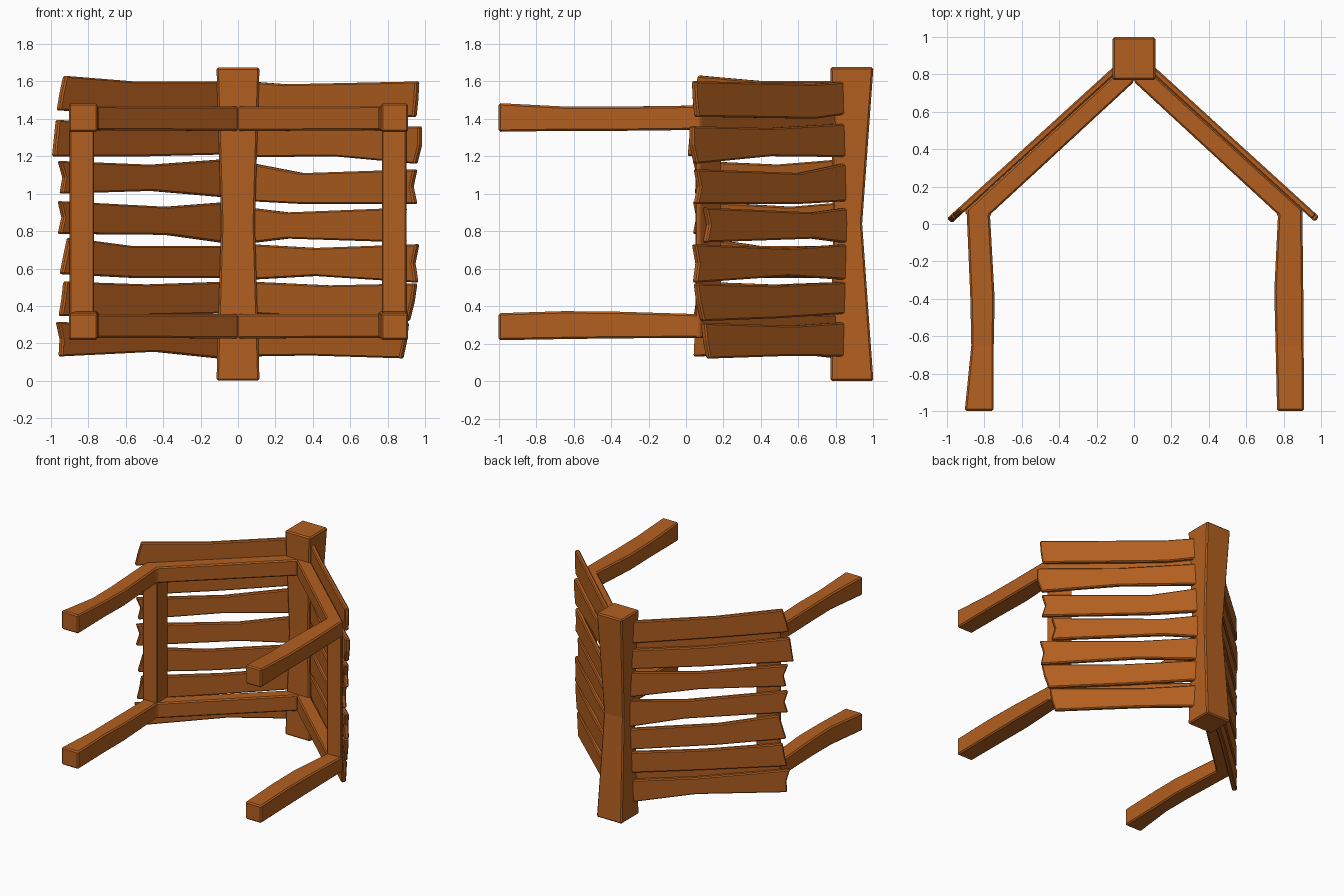
import bpy, bmesh

wood = bpy.data.materials.new("orange_wood")
wood.diffuse_color = (0.45, 0.115, 0.014, 1)


def finish(name, bm, bevel=0.01):
    bmesh.ops.recalc_face_normals(bm, faces=bm.faces)
    me = bpy.data.meshes.new(name)
    bm.to_mesh(me)
    bm.free()
    me.materials.append(wood)
    ob = bpy.data.objects.new(name, me)
    bpy.context.collection.objects.link(ob)
    mod = ob.modifiers.new("worn_edges", "BEVEL")
    mod.width = bevel
    mod.segments = 1
    mod.limit_method = "ANGLE"
    mod.angle_limit = 0.6
    return ob


def loft(name, sections, bevel=0.01):
    """Skin a row of matching closed loops and cap both ends."""
    bm = bmesh.new()
    rows = [[bm.verts.new(p) for p in s] for s in sections]
    n = len(rows[0])
    for a, b in zip(rows, rows[1:]):
        for i in range(n):
            j = (i + 1) % n
            bm.faces.new((a[i], a[j], b[j], b[i]))
    bm.faces.new(rows[0])
    bm.faces.new(rows[-1])
    return finish(name, bm, bevel)


# ridge post, narrower at the waist
def post_ring(hx, y0, y1, z):
    return [(-hx, y0, z), (hx, y0, z), (hx, y1, z), (-hx, y1, z)]


loft("ridge_post", [post_ring(0.115, 0.77, 1.0, 0.0),
                    post_ring(0.09, 0.785, 0.94, 0.84),
                    post_ring(0.115, 0.77, 1.0, 1.675)])

# bent frames: leg with a slight wobble, then a rafter up to the ridge
# plan stations: inner x, inner y, outer x, outer y
plans = {-1: [(0.75, -1, 0.905, -1), (0.75, -0.65, 0.87, -0.65),
              (0.745, -0.4, 0.875, -0.4), (0.77, 0.05, 0.895, 0.075),
              (0, 0.76, 0, 0.893)],
         1: [(0.765, -1, 0.91, -1), (0.757, -0.65, 0.907, -0.65),
             (0.75, -0.36, 0.905, -0.36), (0.77, 0.05, 0.9, 0.075),
             (0, 0.76, 0, 0.893)]}
heights = {"upper": [(1.33, 1.483), (1.335, 1.465), (1.335, 1.464), (1.34, 1.47), (1.335, 1.467)],
           "lower": [(0.218, 0.362), (0.224, 0.373), (0.228, 0.37), (0.23, 0.357), (0.226, 0.357)]}
for side, plan in plans.items():
    tag = "left" if side < 0 else "right"
    for level, hs in heights.items():
        loft(f"{level}_{tag}_leg_rafter",
             [[(side * xi, yi, z0), (side * xo, yo, z0), (side * xo, yo, z1), (side * xi, yi, z1)]
              for (xi, yi, xo, yo), (z0, z1) in zip(plan, hs)])
    # upright between upper and lower frame
    foot = [(0.77, 0.05), (0.9, 0.05), (0.9, 0.074), (0.77, 0.19)]
    loft(f"{tag}_upright", [[(side * x, y, z) for x, y in foot] for z in (0.23, 1.46)], 0.006)

# planks: ridge (top, bottom), bend (x, top, bottom), end (top, bottom),
# end x at top, middle, bottom
planks = {
    -1: [(1.60, 1.42, 0.57, 1.60, 1.43, 1.63, 1.445, 0.94, 0.96, 0.975),
         (1.37, 1.21, 0.50, 1.36, 1.20, 1.395, 1.20, 0.98, 0.99, 1.0),
         (1.185, 0.98, 0.48, 1.155, 1.015, 1.175, 1.0, 0.97, 0.945, 0.96),
         (0.955, 0.735, 0.40, 0.93, 0.78, 0.96, 0.785, 0.97, 0.95, 0.97),
         (0.72, 0.55, 0.58, 0.72, 0.55, 0.765, 0.57, 0.92, 0.94, 0.96),
         (0.53, 0.36, 0.50, 0.515, 0.35, 0.53, 0.345, 0.94, 0.95, 0.965),
         (0.30, 0.115, 0.46, 0.29, 0.155, 0.315, 0.13, 0.98, 0.96, 0.965)],
    1: [(1.60, 1.425, 0.27, 1.585, 1.40, 1.60, 1.41, 0.975, 0.97, 0.96),
        (1.375, 1.195, 0.53, 1.35, 1.20, 1.36, 1.16, 0.99, 0.99, 0.965),
        (1.165, 0.96, 0.36, 1.11, 0.945, 1.13, 0.945, 0.965, 0.945, 0.965),
        (0.925, 0.735, 0.28, 0.90, 0.76, 0.925, 0.74, 0.91, 0.89, 0.91),
        (0.73, 0.54, 0.43, 0.71, 0.56, 0.73, 0.525, 0.975, 0.955, 0.97),
        (0.53, 0.36, 0.50, 0.51, 0.335, 0.52, 0.32, 0.965, 0.95, 0.925),
        (0.315, 0.13, 0.40, 0.295, 0.135, 0.31, 0.12, 0.92, 0.91, 0.89)],
}
for side, rows in planks.items():
    tag = "left" if side < 0 else "right"
    for k, (rt, rb, mx, mt, mb, et, eb, xt, xm, xb) in enumerate(rows):
        outline = [(0.075, rb), (mx, mb), (xb, eb), (xm, (et + eb) / 2),
                   (xt, et), (mx, mt), (0.075, rt)]
        # inner and outer faces follow the roof slope
        loft(f"{tag}_plank_{k + 1}",
             [[(side * (x - 0.673 * d), 0.94 - 0.91 * x - 0.74 * d, z) for x, z in outline]
              for d in (0.0, 0.036)], 0.008)
